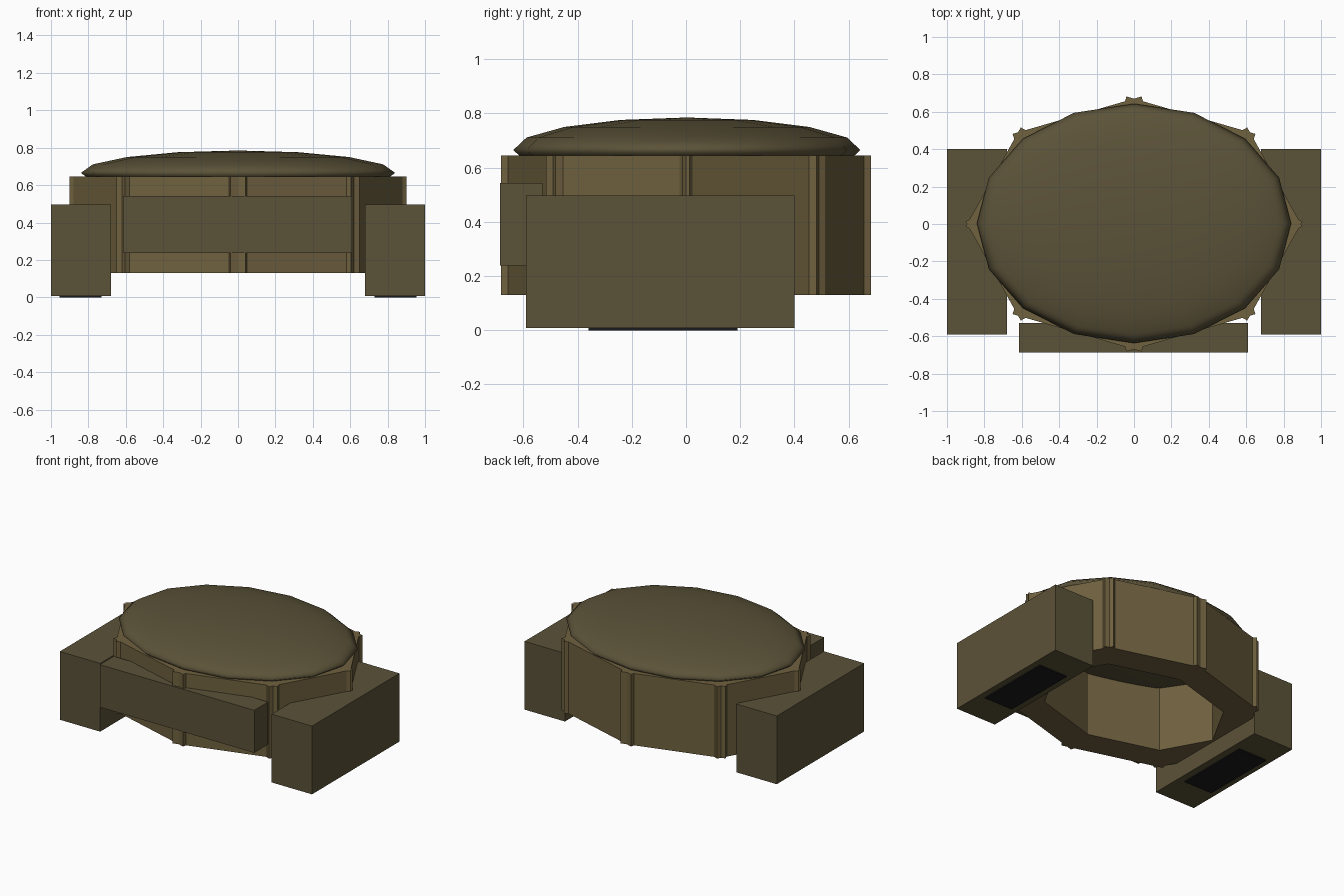
import bpy, bmesh, math
from mathutils import Vector

if "Cube" in bpy.data.objects:
    bpy.data.objects.remove(bpy.data.objects["Cube"])


def material(name, rgb):
    m = bpy.data.materials.new(name)
    m.diffuse_color = (*rgb, 1)
    m.use_nodes = True
    m.node_tree.nodes["Principled BSDF"].inputs["Base Color"].default_value = m.diffuse_color
    return m


DARK = material("drab_dark", (0.105, 0.085, 0.04))
LIGHT = material("drab_light", (0.16, 0.12, 0.05))
BLACK = material("black", (0.01, 0.01, 0.01))


def box(name, lo, hi, mat):
    lo, hi = Vector(lo), Vector(hi)
    bpy.ops.mesh.primitive_cube_add(size=1, location=(lo + hi) / 2)
    o = bpy.context.object
    o.name = name
    o.scale = hi - lo
    o.data.materials.append(mat)
    return o


def panel(name, a, b, over_a, over_b, thick, z0, z1):
    """Upright slab whose outer face runs from a to b, overshooting both ends."""
    a, b = Vector(a), Vector(b)
    d = (b - a).normalized()
    a, b = a - d * over_a, b + d * over_b
    n = Vector((-d.y, d.x))
    mid = (a + b) / 2
    if n.dot(mid) > 0:
        n = -n
    c = mid + n * thick / 2
    bpy.ops.mesh.primitive_cube_add(size=1, location=(c.x, c.y, (z0 + z1) / 2),
                                    rotation=(0, 0, math.atan2(d.y, d.x)))
    o = bpy.context.object
    o.name = name
    o.scale = ((b - a).length, thick, z1 - z0)
    o.data.materials.append(LIGHT)


# Eight overlapping wall panels
side, corner, end = (0.893, 0), (0.62, 0.49), (0, 0.67)
for sx in (1, -1):
    for sy in (1, -1):
        def f(p):
            return (p[0] * sx, p[1] * sy)
        panel("end_wall", f(end), f(corner), 0.042, 0.03, 0.2, 0.13, 0.645)
        panel("side_wall", f(side), f(corner), 0.015, 0.03, 0.2, 0.13, 0.645)

# Domed lid
bpy.ops.mesh.primitive_uv_sphere_add(segments=16, ring_count=8, radius=1,
                                     location=(0, 0.003, 0.665))
lid = bpy.context.object
lid.name = "domed_lid"
lid.scale = (0.84, 0.64, 0.12)
lid.data.materials.append(DARK)
bpy.ops.object.shade_smooth()

# Side blocks with dark foot pads
for s in (1, -1):
    x0, x1 = sorted((0.68 * s, 1.0 * s))
    box("side_block", (x0, -0.59, 0.008), (x1, 0.4, 0.497), DARK)
    x0, x1 = sorted((0.73 * s, 0.955 * s))
    box("foot_pad", (x0, -0.36, 0), (x1, 0.19, 0.02), BLACK)

# Front bar
box("front_bar", (-0.615, -0.687, 0.238), (0.61, -0.53, 0.543), DARK)
